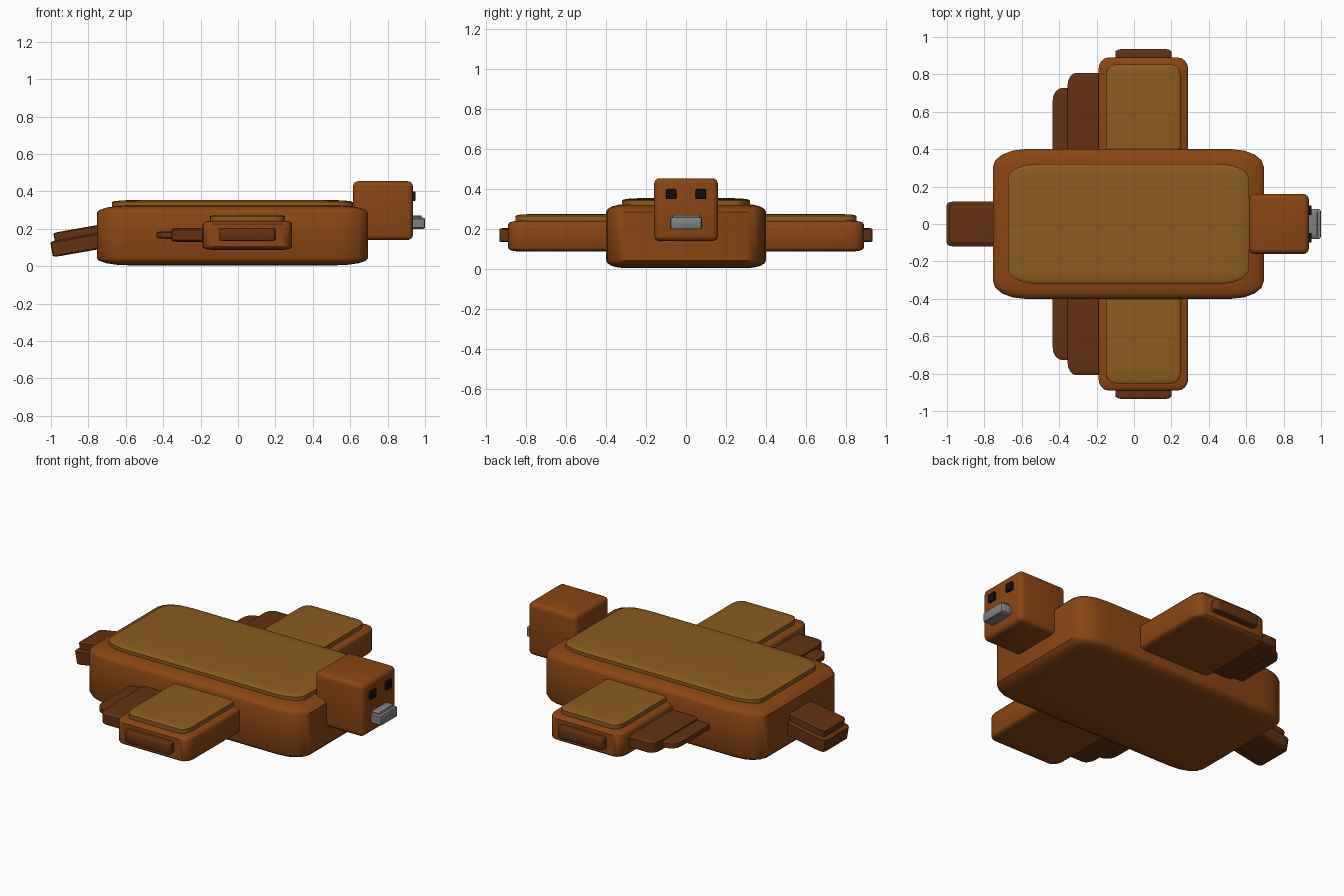
import bpy, bmesh, math
from mathutils import Matrix

if "Cube" in bpy.data.objects:
    bpy.data.objects.remove(bpy.data.objects["Cube"])


def material(name, rgb):
    m = bpy.data.materials.new(name)
    m.diffuse_color = (*rgb, 1)
    m.use_nodes = True
    m.node_tree.nodes["Principled BSDF"].inputs["Base Color"].default_value = m.diffuse_color
    return m


BROWN = material("brown", (0.25, 0.06, 0.007))
TAN = material("tan", (0.26, 0.105, 0.014))
DARK = material("dark_brown", (0.125, 0.031, 0.006))
GREY = material("beak_grey", (0.22, 0.22, 0.22))
BLACK = material("black", (0.005, 0.005, 0.005))


def block(name, x, y, z, mat, bevel=0.11, segs=4, tilt=0):
    """Bevelled unit cube stretched to the given extents, so rounding follows proportions."""
    bm = bmesh.new()
    bmesh.ops.create_cube(bm, size=1)
    bmesh.ops.bevel(bm, geom=bm.edges[:], offset=bevel, segments=segs,
                    profile=0.5, affect='EDGES', clamp_overlap=True)
    size = [b - a for a, b in (x, y, z)]
    centre = [(a + b) / 2 for a, b in (x, y, z)]
    bm.transform(Matrix.Translation(centre) @ Matrix.Rotation(tilt, 4, 'Y')
                 @ Matrix.Diagonal((*size, 1)))
    bmesh.ops.recalc_face_normals(bm, faces=bm.faces[:])
    me = bpy.data.meshes.new(name)
    bm.to_mesh(me)
    bm.free()
    me.materials.append(mat)
    ob = bpy.data.objects.new(name, me)
    bpy.context.collection.objects.link(ob)
    bpy.context.view_layer.objects.active = ob
    ob.select_set(True)
    bpy.ops.object.shade_smooth_by_angle(angle=math.radians(35))
    ob.select_set(False)
    return ob


# Body and back plate
block("body", (-0.755, 0.695), (-0.4, 0.4), (0.005, 0.325), BROWN, 0.12)
block("back_plate", (-0.675, 0.615), (-0.32, 0.32), (0.255, 0.355), TAN, 0.12)

# Head, two-part beak and eyes
block("head", (0.615, 0.935), (-0.16, 0.16), (0.14, 0.455), BROWN, 0.09)
block("beak_upper", (0.90, 0.982), (-0.07, 0.07), (0.22, 0.272), GREY, 0.1, 2)
block("beak_lower", (0.90, 1.0), (-0.08, 0.08), (0.2, 0.26), GREY, 0.1, 2)

# Wings, feathers and eyes on both sides
for side, s in (("left", 1), ("right", -1)):
    def span(a, b):
        return tuple(sorted((s * a, s * b)))
    block(f"{side}_eye", (0.90, 0.95), span(0.048, 0.1), (0.35, 0.4), BLACK, 0.1, 2)
    block(f"{side}_wing", (-0.19, 0.29), span(0.3, 0.89), (0.088, 0.243), BROWN, 0.11)
    block(f"{side}_wing_plate", (-0.15, 0.25), span(0.32, 0.853), (0.2, 0.275), TAN, 0.12)
    block(f"{side}_wing_tip", (-0.1, 0.2), span(0.75, 0.935), (0.135, 0.205), DARK, 0.1)
    block(f"{side}_inner_feather", (-0.355, 0.0), span(0.3, 0.808), (0.13, 0.205), DARK, 0.13)
    block(f"{side}_outer_feather", (-0.435, -0.1), span(0.3, 0.728), (0.147, 0.187), DARK, 0.16)

# Tilted tail with a thinner top feather
TILT = math.radians(-10)
block("tail", (-1.0, -0.6), (-0.12, 0.12), (0.082, 0.168), DARK, 0.09, 3, TILT)
block("tail_top", (-0.985, -0.63), (-0.105, 0.105), (0.15, 0.21), DARK, 0.09, 3, TILT)
